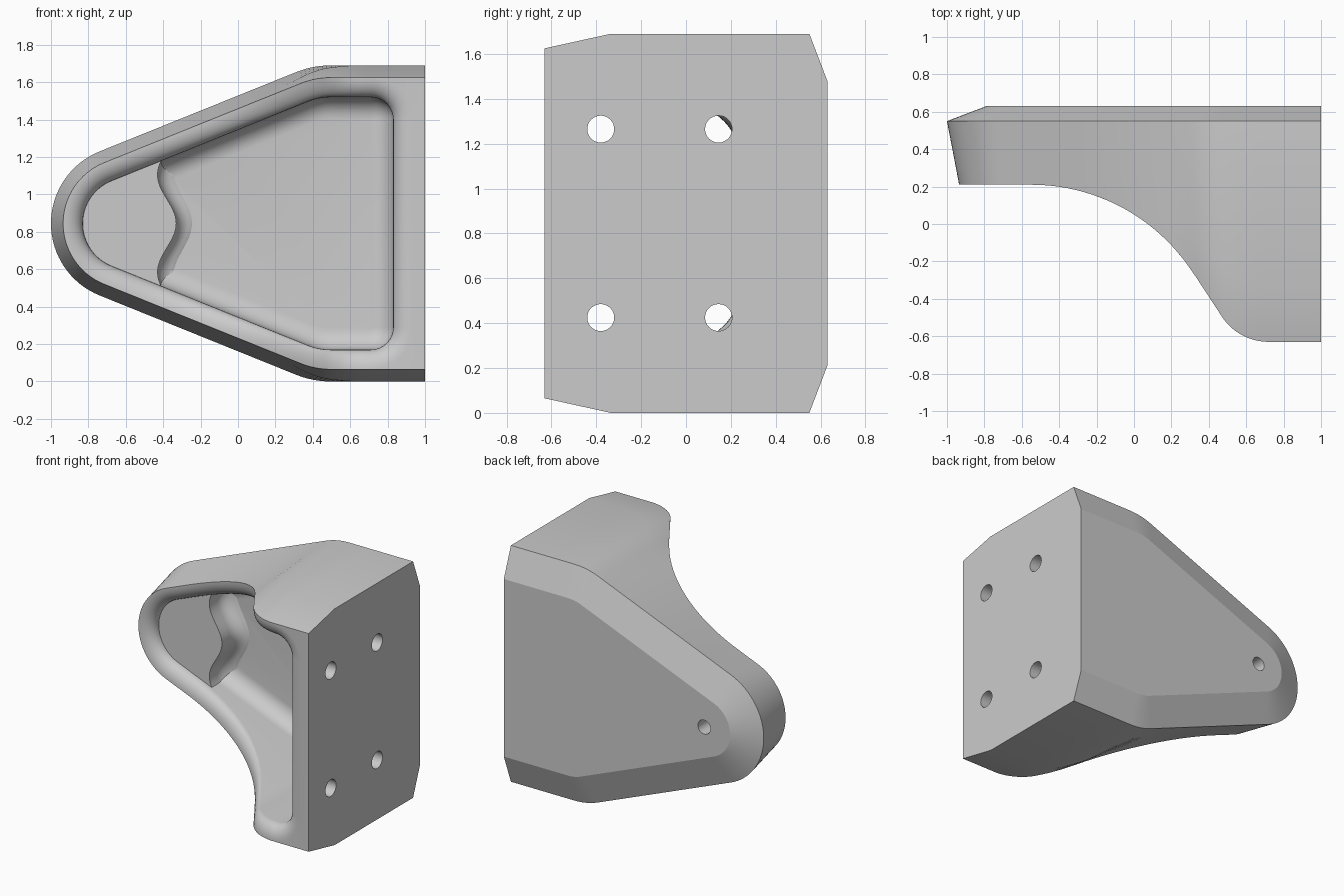
import bpy, bmesh
from math import sin, cos, pi, sqrt, radians
from mathutils import Vector

cube = bpy.data.objects.get("Cube")
if cube:
    bpy.data.objects.remove(cube)

grey = bpy.data.materials.new("plain_grey")
grey.use_nodes = True
grey.diffuse_color = (0.6, 0.6, 0.6, 1)
grey.node_tree.nodes["Principled BSDF"].inputs["Base Color"].default_value = (0.6, 0.6, 0.6, 1)

MID = 0.845            # mid height, the plane of symmetry
SLOPE = radians(22)    # slant of the two long edges
TIP_X, TIP_R = -0.585, 0.415
BEND_X, BEND_R = 0.497, 0.5
CORNER_X = 0.71        # centre of the pocket's rounded corners
BACK, FLOOR, BOSS = 0.63, 0.48, 0.29


def smoothstep(a, b, x):
    t = min(max((x - a) / (b - a), 0), 1)
    return t * t * (3 - 2 * t)


def front_y(x):
    """Concave sweep of the front, ending in a rounded nose."""
    if x < -0.55:
        return 0.21
    if x < 0.32:
        return 0.21 - 1.03 + sqrt(1.03 ** 2 - (x + 0.55) ** 2)
    if x < 0.476:
        t = (x - 0.32) / 0.156
        return -0.266 + t * (-0.504 + 0.266)
    if x < 0.72:
        return -0.33 - sqrt(0.3 ** 2 - (x - 0.72) ** 2)
    return -0.63


def outline(d, rounded):
    """Closed rounded-triangle outline in (x, z), moved inwards by d."""
    top = []
    r = 0.29 - d
    for i in range(9):                                  # right corner
        a = pi / 2 * i / 8
        if rounded:
            top.append((CORNER_X + r * cos(a), 1.4 + r * sin(a)))
        else:
            top.append((1, MID * 2 - d))
    for i in range(10):                                 # level edge
        top.append((CORNER_X + (BEND_X - CORNER_X) * i / 10, MID * 2 - d))
    for i in range(9):                                  # bend
        a = pi / 2 + SLOPE * i / 8
        top.append((BEND_X + (BEND_R - d) * cos(a), MID * 2 - BEND_R + (BEND_R - d) * sin(a)))
    a = pi / 2 + SLOPE
    end = (TIP_X + (TIP_R - d) * cos(a), MID + (TIP_R - d) * sin(a))
    start = top[-1]
    for i in range(1, 32):                              # slanted edge
        t = i / 32
        top.append(tuple(s + (e - s) * t for s, e in zip(start, end)))
    for i in range(16):                                 # half of the tip
        b = a + (pi - a) * i / 16
        top.append((TIP_X + (TIP_R - d) * cos(b), MID + (TIP_R - d) * sin(b)))
    bottom = [(x, 2 * MID - z) for x, z in reversed(top)]
    return top + [(TIP_X - TIP_R + d, MID)] + bottom


def ring(d, y, rounded=False):
    """Place an outline at depth y, a number or a rule of x."""
    return [Vector((x, y(x) if callable(y) else y, z)) for x, z in outline(d, rounded)]


def loft(name, rings):
    bm = bmesh.new()
    loops = [[bm.verts.new(p) for p in r] for r in rings]
    n = len(loops[0])
    for a, b in zip(loops, loops[1:]):
        for i in range(n):
            j = (i + 1) % n
            bm.faces.new((a[i], a[j], b[j], b[i]))
    bm.faces.new(loops[0])
    bm.faces.new(loops[-1])
    bmesh.ops.remove_doubles(bm, verts=bm.verts, dist=0.0002)
    bmesh.ops.recalc_face_normals(bm, faces=bm.faces)
    mesh = bpy.data.meshes.new(name)
    bm.to_mesh(mesh)
    bm.free()
    mesh.materials.append(grey)
    obj = bpy.data.objects.new(name, mesh)
    bpy.context.collection.objects.link(obj)
    return obj


def combine(target, tool, operation):
    bpy.context.view_layer.objects.active = target
    mod = target.modifiers.new("combine", "BOOLEAN")
    mod.operation, mod.solver, mod.object = operation, "EXACT", tool
    bpy.ops.object.modifier_apply(modifier=mod.name)
    bpy.data.objects.remove(tool)


def drill(target, location, rotation, radius, depth):
    bpy.ops.mesh.primitive_cylinder_add(vertices=32, radius=radius, depth=depth,
                                        location=location, rotation=rotation)
    tool = bpy.context.object
    tool.data.materials.append(grey)
    tool.hide_render = True
    combine(target, tool, "DIFFERENCE")


# Outer shell: chamfered back, drafted sides, swept front
def mid_y(x):
    return 0.55 + (front_y(x) - 0.55) * 0.75


drafted, upright = ring(0.049, mid_y), ring(0, mid_y)
middle = [p.lerp(q, smoothstep(0.15, 0.65, q.x)) for p, q in zip(drafted, upright)]
rings = [ring(0.21, BACK), ring(0, 0.55), middle, ring(0.065, front_y)]

# Rounded rim, then pocket wall with a filleted floor
for i in range(9):
    a = pi / 2 * i / 8
    drop = 0.08 * (1 - cos(a))
    rings.append(ring(0.066 + 0.104 * sin(a), lambda x: front_y(x) + drop, True))
fillet = 0.115
for i in range(9):
    a = pi / 2 * i / 8
    rings.append(ring(0.17 + fillet * (1 - cos(a)), FLOOR - fillet + fillet * sin(a), True))
bracket = loft("bracket_body", rings)

# Raised boss inside the tip, with a wavy edge and a filleted foot
tip = [(x, z) for x, z in outline(0.16, True) if x < -0.42]


def boss_ring(y, flare):
    pts = [Vector((x, y, z)) for x, z in tip]
    for i in range(41):
        u = -1 + i / 20
        x = -0.38 + flare + 0.05 * cos(pi * u * 0.36 / 0.26)
        pts.append(Vector((x, y, MID + u * (0.36 + 0.4 * flare))))
    return pts


foot = 0.1
boss_rings = [boss_ring(BOSS, 0)]
for i in range(8):
    a = pi / 2 * i / 8
    boss_rings.append(boss_ring(FLOOR - foot + foot * sin(a), foot * (1 - cos(a))))
boss_rings.append(boss_ring(FLOOR + 0.01, foot))
combine(bracket, loft("tip_boss", boss_rings), "UNION")

# Four mounting holes through the side plate, one blind hole behind the tip
for y in (-0.38, 0.145):
    for z in (0.425, 1.265):
        drill(bracket, (0.95, y, z), (0, pi / 2, 0), 0.06, 0.4)
drill(bracket, (TIP_X, BACK, MID), (pi / 2, 0, 0), 0.05, 0.44)

bpy.ops.object.select_all(action="DESELECT")
bracket.select_set(True)
bpy.context.view_layer.objects.active = bracket
bpy.ops.object.shade_smooth_by_angle(angle=radians(18))
